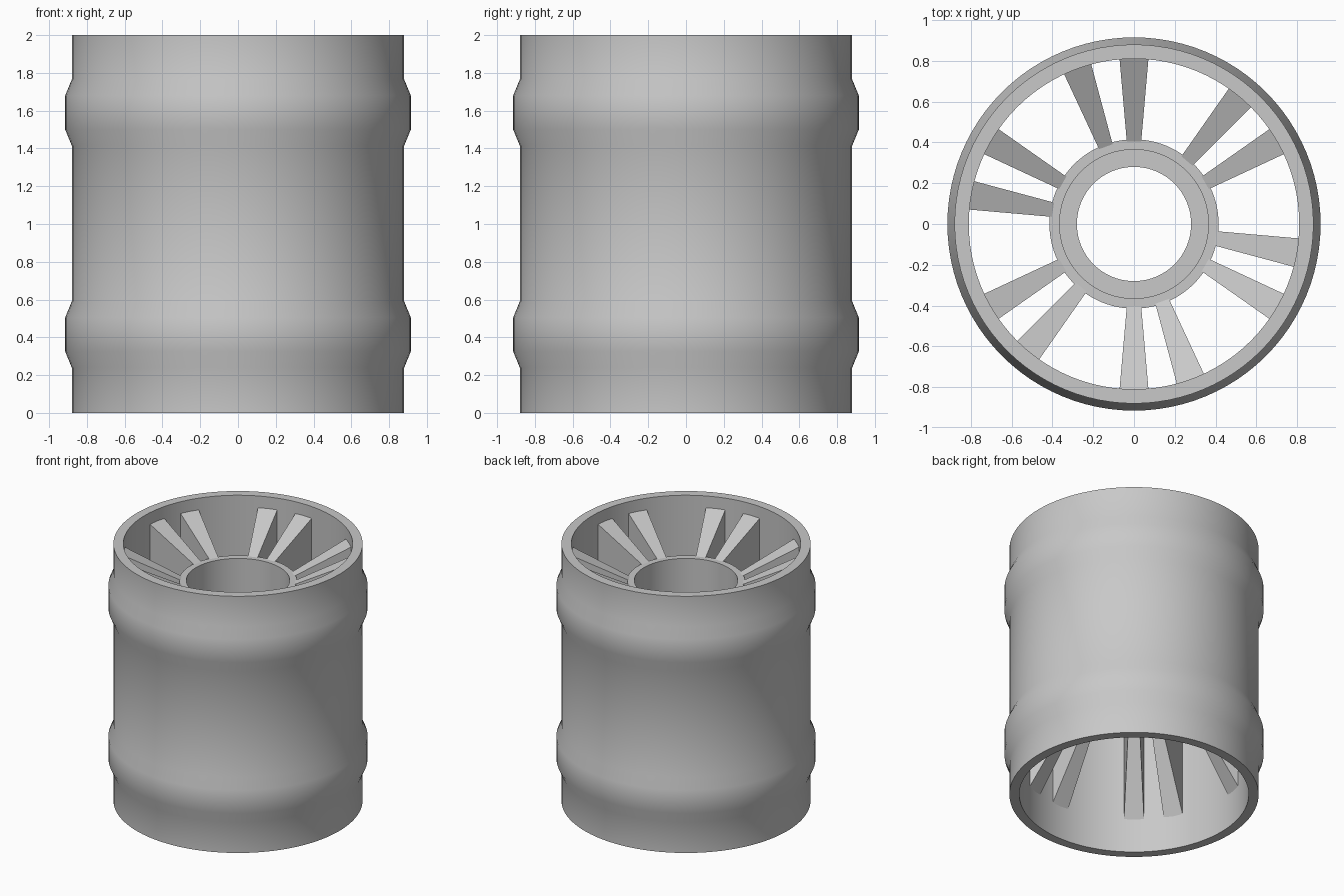
import bpy
import bmesh
from math import sin, cos, pi, radians

cube = bpy.data.objects.get("Cube")
if cube:
    bpy.data.objects.remove(cube, do_unlink=True)

grey = bpy.data.materials.new("plain_grey")
grey.use_nodes = True
colour = (0.58, 0.58, 0.58, 1)
grey.diffuse_color = colour
grey.node_tree.nodes["Principled BSDF"].inputs["Base Color"].default_value = colour


def finish(name, bm, smooth):
    """Turn a bmesh into a named grey object."""
    bmesh.ops.recalc_face_normals(bm, faces=bm.faces)
    mesh = bpy.data.meshes.new(name)
    bm.to_mesh(mesh)
    bm.free()
    mesh.materials.append(grey)
    obj = bpy.data.objects.new(name, mesh)
    bpy.context.collection.objects.link(obj)
    if smooth:
        bpy.ops.object.select_all(action="DESELECT")
        obj.select_set(True)
        bpy.context.view_layer.objects.active = obj
        bpy.ops.object.shade_smooth_by_angle(angle=radians(30))
    return obj


def lathe(name, profile, sides=96):
    """Revolve a closed (radius, height) profile around z."""
    bm = bmesh.new()
    rings = []
    for i in range(sides):
        a = 2 * pi * i / sides
        rings.append([bm.verts.new((r * cos(a), r * sin(a), z)) for r, z in profile])
    n = len(profile)
    for i in range(sides):
        here, there = rings[i], rings[(i + 1) % sides]
        for j in range(n):
            k = (j + 1) % n
            bm.faces.new((here[j], there[j], there[k], here[k]))
    return finish(name, bm, True)


def spoke(name, angle, profile, half_angle):
    """Radial wedge whose side outline is a (radius, height) profile."""
    bm = bmesh.new()
    sides = []
    for a in (angle - half_angle, angle + half_angle):
        sides.append([bm.verts.new((r * cos(a), r * sin(a), z)) for r, z in profile])
        bm.faces.new(sides[-1])
    n = len(profile)
    for j in range(n):
        k = (j + 1) % n
        bm.faces.new((sides[0][j], sides[1][j], sides[1][k], sides[0][k]))
    return finish(name, bm, False)


# Outer drum with two raised bands
WALL, BAND, BORE = 0.88, 0.915, 0.81
outline = [(BORE, 0), (WALL, 0)]
for base in (0.24, 1.415):
    outline += [(WALL, base), (BAND, base + 0.085),
                (BAND, base + 0.265), (WALL, base + 0.35)]
outline += [(WALL, 2), (BORE, 2)]
lathe("outer_drum", outline)

# Hub cup with a stepped bore
HUB_TOP, HUB_BOTTOM = 1.715, 0.9
lathe("hub", [(0.28, HUB_BOTTOM), (0.415, HUB_BOTTOM), (0.415, HUB_TOP),
              (0.365, HUB_TOP), (0.365, 1.02), (0.28, 1.02)])

# Six pairs of tapered spokes
side = [(0.405, HUB_BOTTOM), (0.815, 0.26), (0.815, 1.91), (0.405, HUB_TOP)]
for i in range(6):
    for letter, offset in (("a", 30), ("b", 50)):
        spoke(f"spoke_{i + 1}{letter}", radians(offset + 60 * i), side, radians(5))
